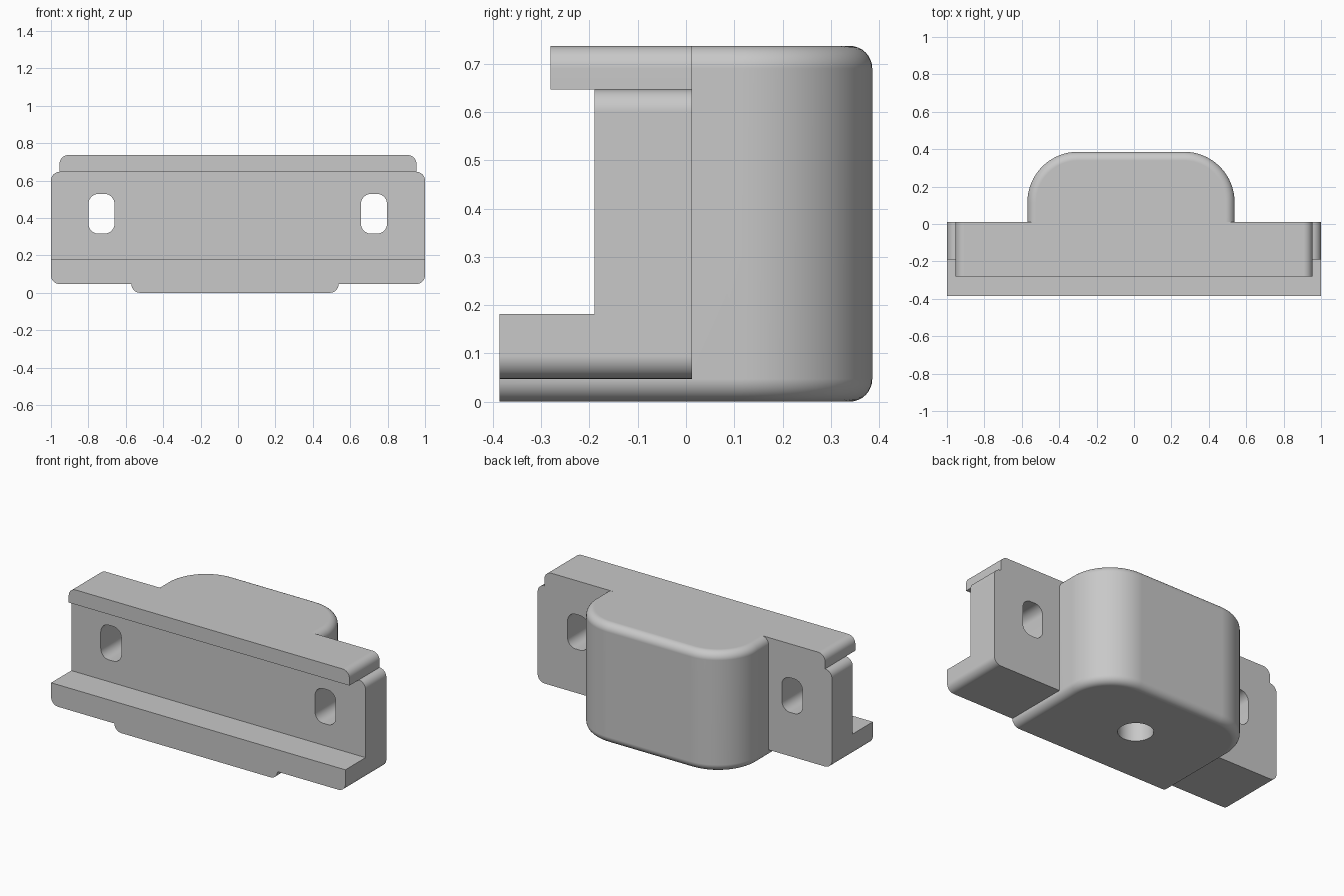
import bpy, bmesh, math

if "Cube" in bpy.data.objects:
    bpy.data.objects.remove(bpy.data.objects["Cube"])

R = 0.047            # edge fillet
BACK = 0.012         # rear plane of the mounting bar
FRONT = -0.386

grey = bpy.data.materials.new("light grey")
grey.diffuse_color = (0.58, 0.58, 0.58, 1)
grey.use_nodes = True
grey.node_tree.nodes["Principled BSDF"].inputs["Base Color"].default_value = grey.diffuse_color


def arc(cx, cy, r, start, steps=8):
    """Points of a quarter circle, starting at the given angle in degrees."""
    return [(cx + r * math.cos(math.radians(start + 90 * i / steps)),
             cy + r * math.sin(math.radians(start + 90 * i / steps)))
            for i in range(steps + 1)]


def rounded_rect(x0, x1, z0, z1, r_bottom, r_top):
    pts = []
    for cx, top, start in ((1, 1, 0), (0, 1, 90), (0, 0, 180), (1, 0, 270)):
        r = r_top if top else r_bottom
        x = x1 - r if cx else x0 + r
        z = z1 - r if top else z0 + r
        pts += arc(x, z, r, start) if r else [(x, z)]
    return pts


def loft(name, rings):
    """Closed solid through rings with equal point counts."""
    bm = bmesh.new()
    rows = [[bm.verts.new(p) for p in ring] for ring in rings]
    n = len(rows[0])
    for a, b in zip(rows, rows[1:]):
        for i in range(n):
            bm.faces.new((a[i], a[(i + 1) % n], b[(i + 1) % n], b[i]))
    bm.faces.new(rows[0])
    bm.faces.new(rows[-1])
    bmesh.ops.recalc_face_normals(bm, faces=bm.faces)
    mesh = bpy.data.meshes.new(name)
    bm.to_mesh(mesh)
    bm.free()
    mesh.materials.append(grey)
    ob = bpy.data.objects.new(name, mesh)
    bpy.context.collection.objects.link(ob)
    return ob


def prism(name, profile, y0, y1):
    return loft(name, [[(x, y, z) for x, z in profile] for y in (y0, y1)])


def combine(target, tool, operation):
    mod = target.modifiers.new(operation.lower(), 'BOOLEAN')
    mod.operation = operation
    mod.solver = 'EXACT'
    mod.object = tool
    bpy.context.view_layer.objects.active = target
    bpy.ops.object.modifier_apply(modifier=mod.name)
    bpy.data.objects.remove(tool)


# mounting bar with its front ledge, carved from one rounded block
body = prism("bracket_body", rounded_rect(-1, 1, 0.047, 0.647, R, R), FRONT, BACK)
combine(body, prism("ledge_cutter", rounded_rect(-2, 2, 0.182, 1, 0, 0), -1, -0.19),
        'DIFFERENCE')


# rear housing: rounded plan, filleted rims, with a low pad running to the front
def housing_ring(inset, z):
    cx, half, back, r = -0.016, 0.554, 0.386, 0.27
    w, b, r = half - inset, back - inset, r - inset
    plan = [(cx + w, FRONT)] + arc(cx + w - r, b - r, r, 0, 16)
    plan += arc(cx - w + r, b - r, r, 90, 16) + [(cx - w, FRONT)]
    return [(x, y, z) for x, y in plan]


rim = [(R * (1 - math.sin(t)), R * (1 - math.cos(t)))
       for t in [math.pi / 2 * i / 8 for i in range(9)]]
rings = [housing_ring(d, h) for d, h in rim]
rings += [housing_ring(d, 0.737 - h) for d, h in reversed(rim)]
housing = loft("housing", rings)
combine(housing, prism("pad_cutter", rounded_rect(-2, 2, 0.1, 1, 0, 0), -1, -0.1),
        'DIFFERENCE')
combine(body, housing, 'UNION')

# overhanging top lip
combine(body, prism("top_lip", rounded_rect(-0.954, 0.954, 0.647, 0.737, 0, R), -0.281, BACK),
        'UNION')

# mounting slots
for x in (-0.73, 0.727):
    slot = rounded_rect(x - 0.07, x + 0.07, 0.316, 0.529, 0.055, 0.055)
    combine(body, prism("slot_cutter", slot, -0.5, 0.3), 'DIFFERENCE')

# blind hole in the underside
circle = [(-0.016 + 0.098 * math.cos(math.tau * i / 48),
           -0.005 + 0.098 * math.sin(math.tau * i / 48)) for i in range(48)]
combine(body, loft("hole_cutter", [[(x, y, z) for x, y in circle] for z in (-0.2, 0.45)]),
        'DIFFERENCE')

# smooth fillets, crisp edges
bpy.ops.object.select_all(action='DESELECT')
body.select_set(True)
bpy.context.view_layer.objects.active = body
bpy.ops.object.shade_smooth_by_angle(angle=math.radians(30))
weighted = body.modifiers.new("weighted_normals", 'WEIGHTED_NORMAL')
weighted.keep_sharp = True
